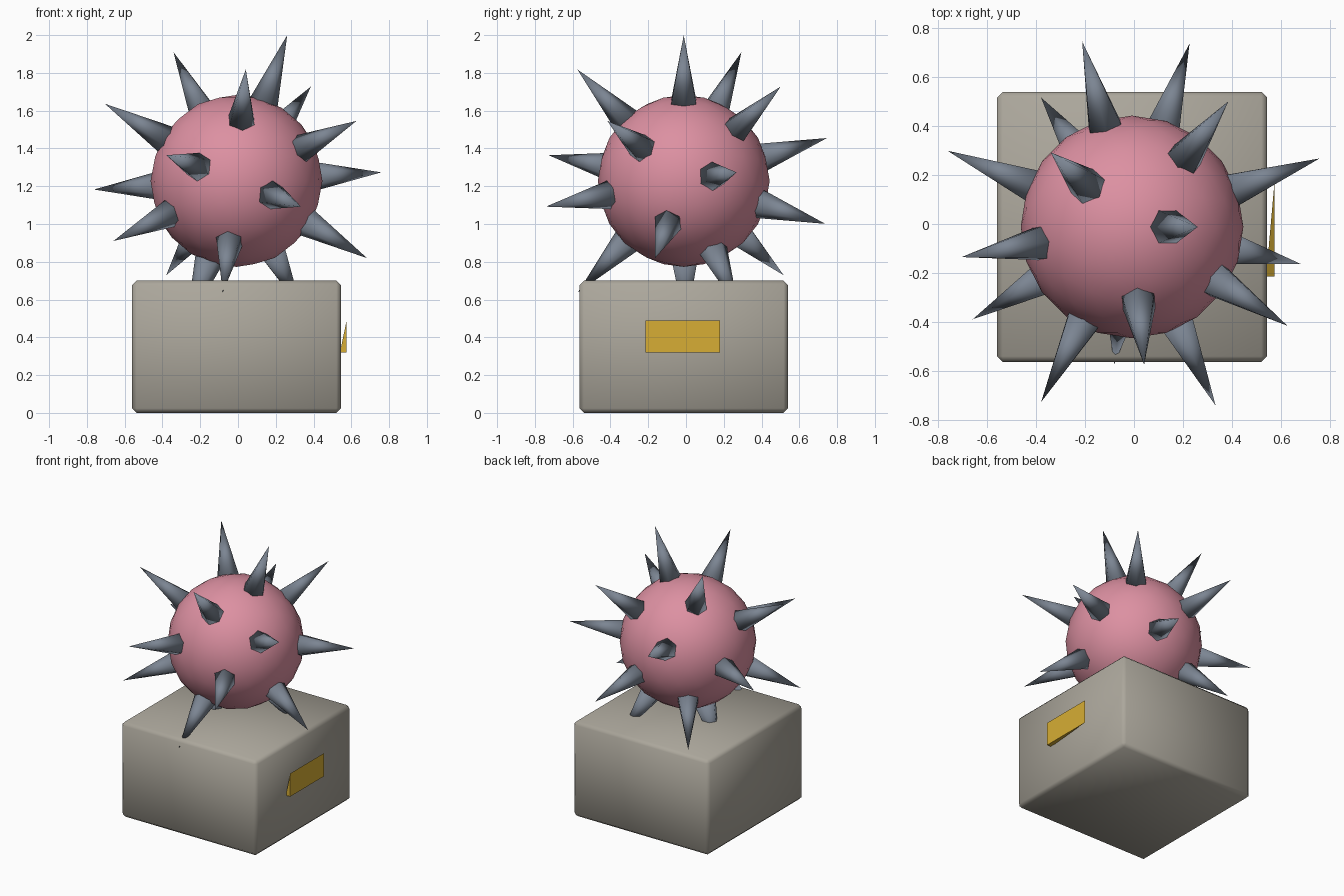
import bpy, bmesh, math
from mathutils import Vector, Matrix

if "Cube" in bpy.data.objects:
    bpy.data.objects.remove(bpy.data.objects["Cube"])

CX, CY, CZ = -0.008, -0.012, 1.228      # ball centre


def material(name, rgb):
    m = bpy.data.materials.new(name)
    m.diffuse_color = (*rgb, 1)
    m.use_nodes = True
    m.node_tree.nodes["Principled BSDF"].inputs["Base Color"].default_value = m.diffuse_color
    return m


pink = material("pink", (0.72, 0.28, 0.36))
steel = material("steel grey", (0.20, 0.235, 0.29))
stone = material("warm stone", (0.41, 0.385, 0.33))
gold = material("gold", (0.68, 0.42, 0.035))


def make(name, bm, mat, smooth=True):
    bmesh.ops.recalc_face_normals(bm, faces=bm.faces)
    me = bpy.data.meshes.new(name)
    bm.to_mesh(me)
    bm.free()
    me.materials.append(mat)
    for p in me.polygons:
        p.use_smooth = smooth
    ob = bpy.data.objects.new(name, me)
    bpy.context.collection.objects.link(ob)
    return ob


# Plinth: box with a narrow chamfer
bm = bmesh.new()
bmesh.ops.create_cube(bm, size=1, matrix=Matrix.Translation((CX, CY, 0.35))
                      @ Matrix.Diagonal((1.105, 1.105, 0.70, 1)))
bmesh.ops.bevel(bm, geom=bm.edges[:], offset=0.024, segments=1, affect='EDGES')
make("plinth", bm, stone)

# Ball
bm = bmesh.new()
bmesh.ops.create_icosphere(bm, subdivisions=3, radius=0.455,
                           matrix=Matrix.Translation((CX, CY, CZ)))
make("ball", bm, pink)

# Spikes: spread evenly over the ball on a golden-angle spiral
COUNT, BASE, TIP = 18, 0.425, 0.817
for i in range(COUNT):
    z = 1 - (2 * i + 1) / COUNT
    r = math.sqrt(1 - z * z)
    a = i * math.pi * (3 - math.sqrt(5))
    d = Vector((r * math.cos(a), r * math.sin(a), z))
    pos = Vector((CX, CY, CZ)) + d * (BASE + TIP) / 2
    rot = d.to_track_quat('Z', 'Y').to_matrix().to_4x4()
    bm = bmesh.new()
    bmesh.ops.create_cone(bm, cap_ends=True, segments=6, radius1=0.08, radius2=0,
                          depth=TIP - BASE, matrix=Matrix.Translation(pos) @ rot)
    bmesh.ops.remove_doubles(bm, verts=bm.verts, dist=0.0001)
    ob = make(f"spike_{i + 1}", bm, steel)

# Name plate: blank wedge whose lower front corner meets the plinth
bm = bmesh.new()
face = [bm.verts.new((0.575, y, z)) for y, z in
        ((-0.215, 0.32), (0.18, 0.32), (0.18, 0.49), (-0.215, 0.49))]
inner = bm.verts.new((0.54, -0.215, 0.32))
bm.faces.new(face)
for k in range(4):
    bm.faces.new((face[k], inner, face[(k + 1) % 4]))
make("side_plate", bm, gold, smooth=False)
